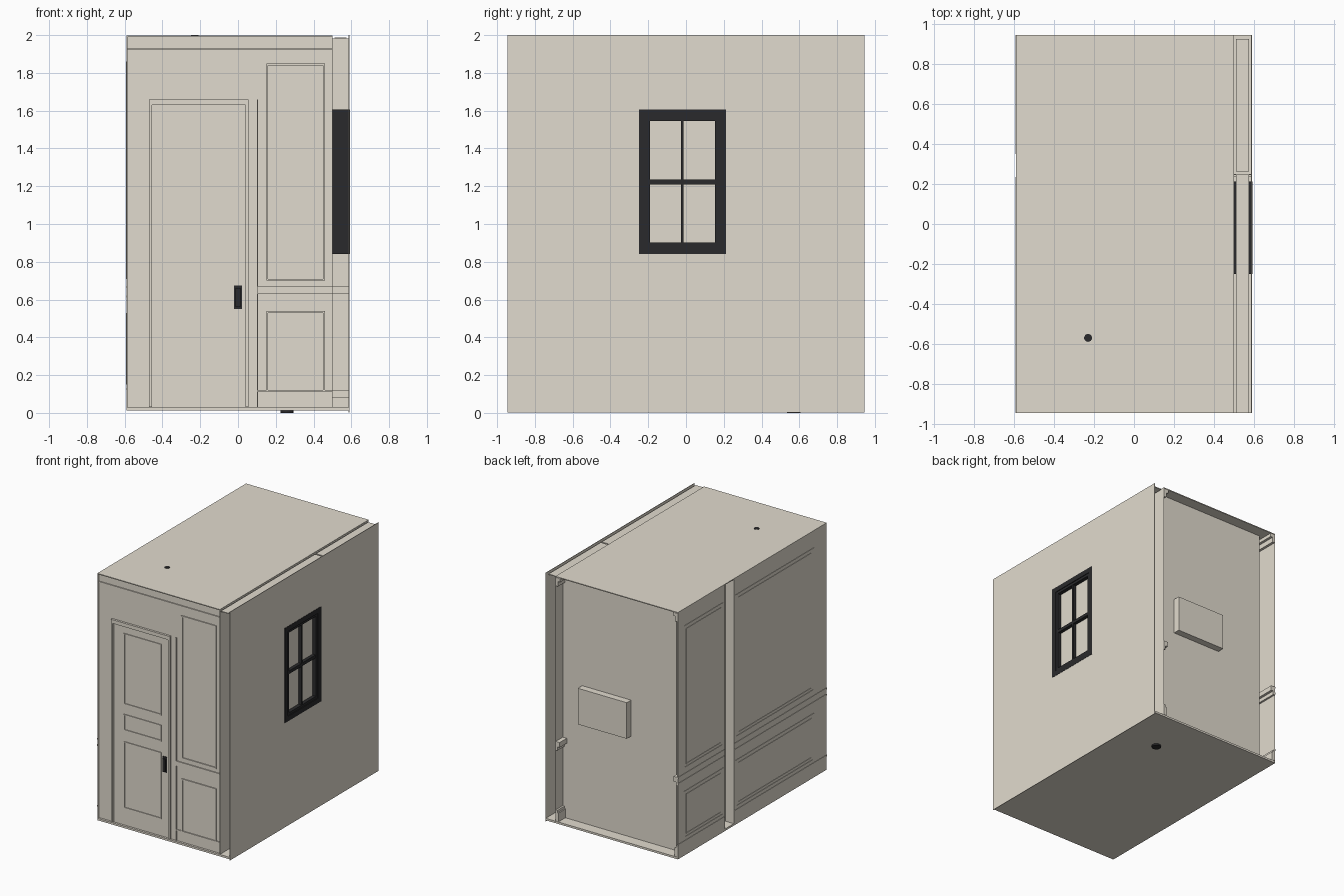
import bpy, bmesh, math
from mathutils import Matrix

if "Cube" in bpy.data.objects:
    bpy.data.objects.remove(bpy.data.objects["Cube"])


def material(name, rgb):
    m = bpy.data.materials.new(name)
    m.diffuse_color = (*rgb, 1)
    m.use_nodes = True
    m.node_tree.nodes["Principled BSDF"].inputs["Base Color"].default_value = m.diffuse_color
    return m


PLASTER = material("plaster beige", (0.755, 0.71, 0.62))
DARK = material("dark metal", (0.023, 0.023, 0.025))


def build(name, boxes, mat):
    """One object from a list of (x0, x1, y0, y1, z0, z1) boxes."""
    bm = bmesh.new()
    for x0, x1, y0, y1, z0, z1 in boxes:
        m = Matrix.Translation(((x0 + x1) / 2, (y0 + y1) / 2, (z0 + z1) / 2)) @ \
            Matrix.Diagonal((x1 - x0, y1 - y0, z1 - z0, 1))
        bmesh.ops.create_cube(bm, size=1, matrix=m)
    return finish(name, bm, mat)


def finish(name, bm, mat):
    me = bpy.data.meshes.new(name)
    bm.to_mesh(me)
    bm.free()
    me.materials.append(mat)
    ob = bpy.data.objects.new(name, me)
    bpy.context.collection.objects.link(ob)
    return ob


def disc(name, x, y, z0, z1, r, mat, sides=16):
    bm = bmesh.new()
    bmesh.ops.create_cone(bm, cap_ends=True, segments=sides, radius1=r, radius2=r,
                          depth=z1 - z0, matrix=Matrix.Translation((x, y, (z0 + z1) / 2)))
    return finish(name, bm, mat)


def rect_bars(a0, a1, z0, z1, w):
    """Four bars (a0, a1, z0, z1) outlining a rectangle."""
    return [(a0, a0 + w, z0, z1), (a1 - w, a1, z0, z1),
            (a0 + w, a1 - w, z0, z0 + w), (a0 + w, a1 - w, z1 - w, z1)]


def on_y(bars, y0, y1):
    return [(a, b, y0, y1, c, d) for a, b, c, d in bars]


def on_x(bars, x0, x1):
    return [(x0, x1, a, b, c, d) for a, b, c, d in bars]


def holed(a0, a1, z0, z1, h):
    """Wall rectangle split around the hole h."""
    return [(a0, h[0], z0, z1), (h[1], a1, z0, z1),
            (h[0], h[1], z0, h[2]), (h[0], h[1], h[3], z1)]


Y = 0.945
WIN = (-0.25, 0.213, 0.842, 1.605)

# floor and ceiling, with a lower strip over the right wall cavity
build("floor", [(-0.59, 0.59, -Y, Y, 0.012, 0.028)], PLASTER)
build("ceiling", [(-0.59, 0.50, -Y, Y, 1.99, 1.997)], PLASTER)
build("cavity_cover", [(0.51, 0.575, -Y, 0.25, 1.982, 1.988),
                       (0.51, 0.575, 0.262, 0.925, 1.982, 1.988)], PLASTER)
disc("floor_drain", 0.26, 0.57, 0.0, 0.032, 0.035, DARK)
disc("ceiling_light", -0.23, -0.57, 1.98, 2.0, 0.02, DARK)

# right side: outer skin, inner skin and the step between them
build("right_outer_wall", on_x(holed(-Y, Y, 0.003, 2.0, WIN), 0.586, 0.59), PLASTER)
build("right_inner_wall", on_x(holed(-Y, Y, 0.028, 1.99, WIN), 0.497, 0.501), PLASTER)
build("right_step", [(0.501, 0.586, 0.246, 0.25, 0.028, 1.982)], PLASTER)

# left wall in two lengths, with the stepped slot between them
build("left_wall", [(-0.59, -0.586, 0.35, Y, 0.028, 1.99),
                    (-0.59, -0.586, -Y, 0.235, 0.028, 1.99)], PLASTER)
build("left_step", [(-0.59, -0.51, 0.231, 0.235, 0.028, 1.99)], PLASTER)
build("left_lining", [(-0.514, -0.51, 0.235, 0.855, 0.028, 1.99)], PLASTER)

# back wall with the shelf niche pushed out of it
build("back_wall", [(-0.514, 0.497, 0.851, 0.855, 0.028, 1.99)], PLASTER)
build("back_niche", [(-0.11, 0.325, 0.855, 0.91, 0.84, 1.13)], PLASTER)

# front wall
F = -0.928
build("front_wall", [(-0.586, 0.497, F, F + 0.004, 0.028, 1.99)], PLASTER)

# skirting, chair rail and stepped cornice
BANDS = [(0.03, 0.10, 0.025), (0.10, 0.12, 0.015), (0.63, 0.67, 0.035),
         (0.60, 0.63, 0.015), (1.92, 1.96, 0.02), (1.96, 1.988, 0.04)]
trim = []
for z0, z1, t in BANDS:
    for y0, y1 in ((F, 0.235), (0.35, Y)):
        trim.append((-0.586, -0.586 + t, y0, y1, z0, z1))
    trim.append((0.497 - t, 0.497, F, Y, z0, z1))
    trim.append((-0.586, 0.497, F + 0.004, F + 0.004 + t, z0, z1))
build("wall_trim", trim, PLASTER)

# trim lines that show on the step inside the cavity
build("step_trim", on_y([(0.501, 0.586, z, z + 0.04) for z in (0.08, 0.63)],
                        0.236, 0.246), PLASTER)

# raised wall panels on the left
bars = []
for y0, y1 in ((0.37, 0.87), (-0.78, 0.215)):
    for z0, z1 in ((0.15, 0.53), (0.71, 1.86)):
        bars += rect_bars(y0, y1, z0, z1, 0.012)
        bars += rect_bars(y0 + 0.03, y1 - 0.03, z0 + 0.03, z1 - 0.03, 0.006)
bars += [(a, b, z, z + 0.012) for a, b in ((0.35, Y), (-Y, 0.235))
         for z in (0.12, 0.61, 0.66)]
build("left_panels", on_x(bars, -0.593, -0.59), PLASTER)

# front panels beside the door
bars = rect_bars(0.15, 0.46, 0.70, 1.85, 0.01) + rect_bars(0.15, 0.46, 0.11, 0.54, 0.01)
bars += [(0.1, 0.497, 0.63, 0.67), (0.1, 0.497, 0.11, 0.12), (0.1, 0.106, 0.03, 1.66),
         (-0.586, 0.497, 1.92, 1.93)]
build("front_panels", on_y(bars, F - 0.008, F), PLASTER)

# door: casing, leaf panels, handle
build("door_casing", on_y([(-0.47, -0.455, 0.03, 1.66), (0.04, 0.055, 0.03, 1.66),
                           (-0.455, 0.04, 1.63, 1.66)], -Y, F), PLASTER)
bars = []
for z0, z1 in ((0.165, 0.70), (0.79, 0.92), (1.0, 1.57)):
    bars += rect_bars(-0.365, -0.03, z0, z1, 0.008)
build("door_panels", on_y(bars, F - 0.006, F), PLASTER)
build("door_handle", [(-0.02, 0.02, F - 0.005, F, 0.55, 0.675),
                      (-0.012, 0.012, -Y, F - 0.005, 0.56, 0.66)], DARK)

# window: deep casing, sash, glazing bars and panes
y0, y1, z0, z1 = WIN
frame = on_x(rect_bars(y0, y1, z0, z1, 0.04), 0.497, 0.592)
frame += on_x(rect_bars(y0 + 0.04, y1 - 0.04, z0 + 0.04, z1 - 0.04, 0.02), 0.51, 0.586)
frame += on_x([(-0.027, -0.013, z0 + 0.06, z1 - 0.06),
               (y0 + 0.06, y1 - 0.06, 1.21, 1.235)], 0.545, 0.583)
build("window_frame", frame, DARK)
build("window_panes", [(0.553, 0.557, y0 + 0.05, y1 - 0.05, z0 + 0.05, z1 - 0.05)], PLASTER)
